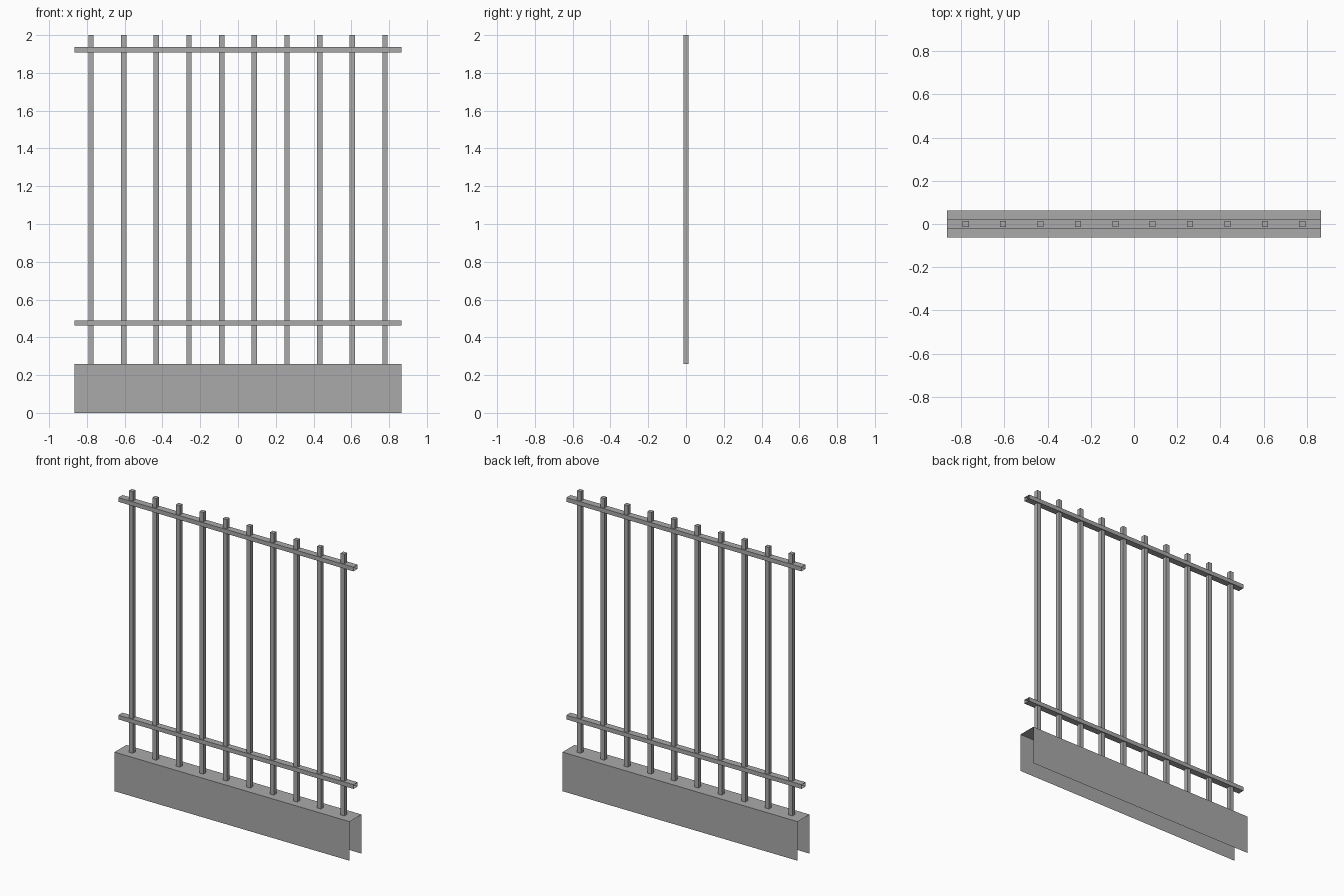
import bpy
import bmesh

cube = bpy.data.objects.get("Cube")
if cube:
    bpy.data.objects.remove(cube, do_unlink=True)

GREY = (0.40, 0.40, 0.40, 1.0)
metal = bpy.data.materials.new("plain_grey")
metal.use_nodes = True
metal.diffuse_color = GREY
metal.node_tree.nodes["Principled BSDF"].inputs["Base Color"].default_value = GREY


def box(name, size, centre, open_ends=False, open_bottom=False):
    """Box whose x ends and underside may be left open."""
    bm = bmesh.new()
    bmesh.ops.create_cube(bm, size=1)
    bmesh.ops.scale(bm, vec=size, verts=bm.verts)
    bm.normal_update()
    gone = [f for f in bm.faces
            if (open_ends and abs(f.normal.x) > 0.9)
            or (open_bottom and f.normal.z < -0.9)]
    bmesh.ops.delete(bm, geom=gone, context="FACES")
    mesh = bpy.data.meshes.new(name)
    bm.to_mesh(mesh)
    bm.free()
    mesh.materials.append(metal)
    obj = bpy.data.objects.new(name, mesh)
    obj.location = centre
    bpy.context.collection.objects.link(obj)
    return obj


LENGTH = 1.73
BASE_TOP = 0.26
BARS = 10
SPACING = 0.173

# Hollow plinth: front, back and top only
box("base_wall", (LENGTH, 0.125, BASE_TOP), (0, 0, BASE_TOP / 2),
    open_ends=True, open_bottom=True)

# Horizontal rails, open at the ends
for name, z in (("lower_rail", 0.476), ("upper_rail", 1.923)):
    box(name, (LENGTH, 0.044, 0.028), (0, 0, z), open_ends=True)

# Upright bars, evenly spaced about the centre
for i in range(BARS):
    x = (i - (BARS - 1) / 2) * SPACING
    box(f"upright_bar_{i + 1}", (0.028, 0.028, 2 - BASE_TOP),
        (x, 0, (2 + BASE_TOP) / 2))
